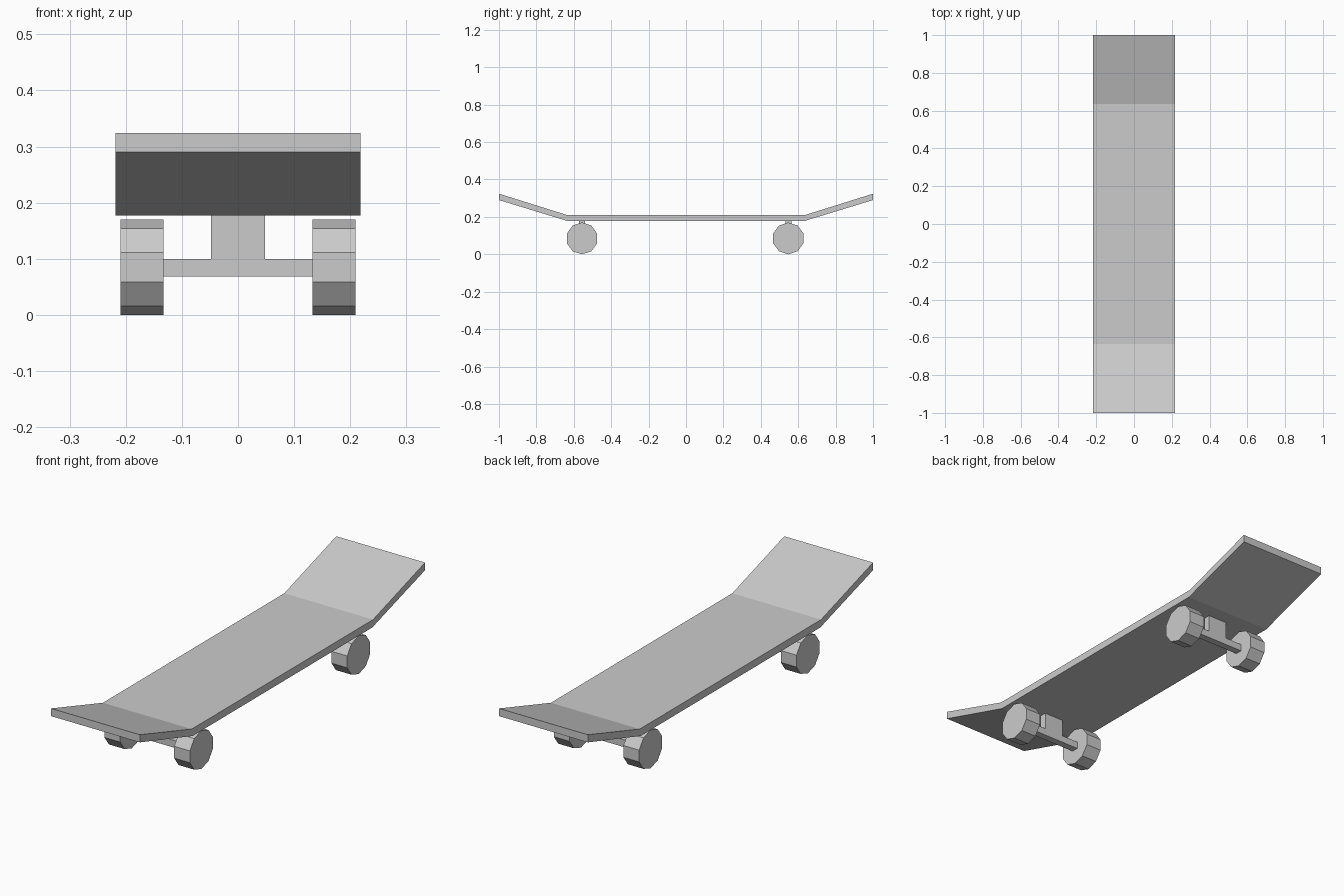
import bpy, bmesh, math
from mathutils import Matrix

if "Cube" in bpy.data.objects:
    bpy.data.objects.remove(bpy.data.objects["Cube"])


def make_object(name, bm):
    bmesh.ops.recalc_face_normals(bm, faces=bm.faces)
    mesh = bpy.data.meshes.new(name)
    bm.to_mesh(mesh)
    bm.free()
    obj = bpy.data.objects.new(name, mesh)
    bpy.context.collection.objects.link(obj)
    return obj


def extrude_profile(name, points, depth):
    """Extrude a closed 3D outline along the depth vector."""
    bm = bmesh.new()
    face = bm.faces.new([bm.verts.new(p) for p in points])
    result = bmesh.ops.extrude_face_region(bm, geom=[face], use_keep_orig=True)
    verts = [g for g in result["geom"] if isinstance(g, bmesh.types.BMVert)]
    bmesh.ops.translate(bm, verts=verts, vec=depth)
    return make_object(name, bm)


def wheel(name, x, y):
    """Ten-sided wheel lying along x, resting on a flat facet."""
    radius = 0.085
    bm = bmesh.new()
    bmesh.ops.create_cone(bm, cap_ends=True, segments=10,
                          radius1=radius, radius2=radius, depth=0.077)
    # Turn the axis to x, with corners at the front and back
    turn = Matrix.Rotation(math.pi / 2, 4, 'Y')
    bm.transform(turn @ Matrix.Rotation(math.pi / 2, 4, 'Z'))
    z = -min(v.co.z for v in bm.verts)
    bm.transform(Matrix.Translation((x, y, z)))
    return make_object(name, bm)


# Deck: side profile with raised nose and tail
half_width = 0.218
top = [(-1, 0.324), (-0.636, 0.21), (0.636, 0.21), (1, 0.324)]
bottom = [(1, 0.29), (0.63, 0.177), (-0.63, 0.177), (-1, 0.29)]
extrude_profile("deck", [(-half_width, y, z) for y, z in top + bottom],
                (2 * half_width, 0, 0))

# Trucks: T-shaped hanger and axle, with a wheel on each end
half_truck = [(0.133, 0.068), (0.133, 0.1), (0.048, 0.1), (0.048, 0.177)]
outline = half_truck + [(-x, z) for x, z in reversed(half_truck)]
for end, y in (("front", -0.556), ("rear", 0.547)):
    extrude_profile(end + "_truck", [(x, y - 0.016, z) for x, z in outline],
                    (0, 0.032, 0))
    for side, sx in (("left", -1), ("right", 1)):
        wheel(f"{end}_{side}_wheel", sx * 0.171, y)
